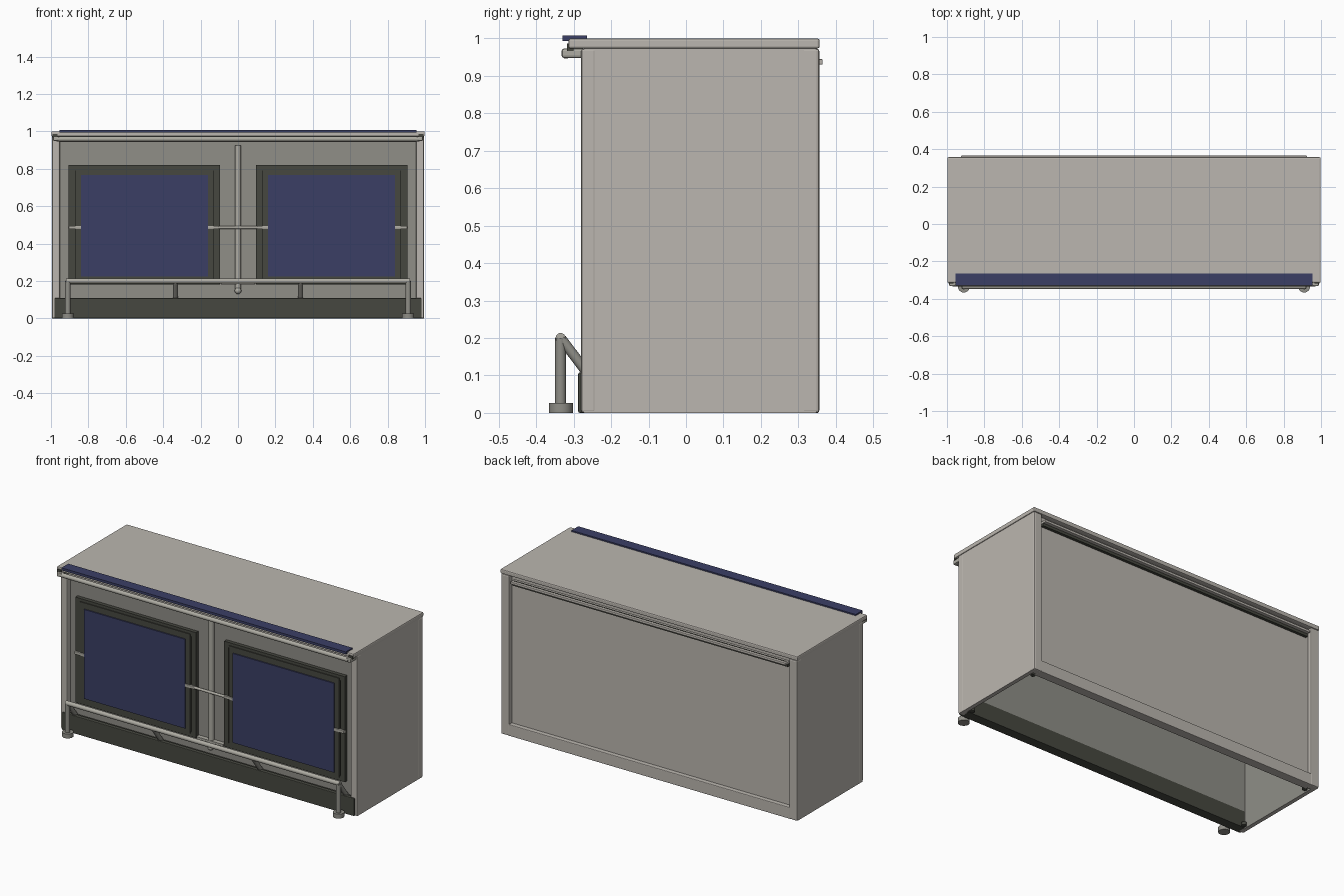
import bpy
from mathutils import Vector

if "Cube" in bpy.data.objects:
    bpy.data.objects.remove(bpy.data.objects["Cube"], do_unlink=True)


def srgb(*rgb):
    return tuple((c / 255) ** 2.2 for c in rgb) + (1.0,)


def material(name, color):
    m = bpy.data.materials.new(name)
    m.use_nodes = True
    m.diffuse_color = color
    m.node_tree.nodes["Principled BSDF"].inputs["Base Color"].default_value = color
    return m


BODY = material("warm grey", srgb(186, 181, 174))
PANEL = material("mid grey", srgb(142, 141, 134))
DARK = material("dark olive grey", srgb(72, 73, 66))
BLUE = material("navy blue", srgb(61, 65, 101))
STEEL = material("brushed steel", srgb(172, 170, 161))


def box(name, x, y, z, mat, bevel=0.0):
    """Box given by its (low, high) range on each axis."""
    bpy.ops.mesh.primitive_cube_add(size=1)
    ob = bpy.context.object
    ob.name = name
    ob.data.materials.append(mat)
    ranges = (x, y, z)
    for v in ob.data.vertices:
        v.co = [r[0] if c < 0 else r[1] for c, r in zip(v.co, ranges)]
    if bevel:
        mod = ob.modifiers.new("rounded edges", "BEVEL")
        mod.width = bevel
        mod.segments = 2
    return ob


def tube(name, a, b, radius, mat=STEEL, sides=16):
    """Round bar between two points."""
    a, b = Vector(a), Vector(b)
    bpy.ops.mesh.primitive_cylinder_add(vertices=sides, radius=radius,
                                        depth=(b - a).length, location=(a + b) / 2)
    ob = bpy.context.object
    ob.name = name
    ob.rotation_euler = (b - a).to_track_quat("Z", "Y").to_euler()
    ob.data.materials.append(mat)
    bpy.ops.object.shade_smooth_by_angle()
    return ob


def ball(name, at, radius, mat=STEEL):
    bpy.ops.mesh.primitive_uv_sphere_add(segments=16, ring_count=8, radius=radius, location=at)
    ob = bpy.context.object
    ob.name = name
    ob.data.materials.append(mat)
    bpy.ops.object.shade_smooth()


def frame(name, x, z, width, y, mat):
    """Rectangular frame of four bars."""
    box(name + "_left", (x[1] - width, x[1]), y, z, mat)
    box(name + "_right", (x[0], x[0] + width), y, z, mat)
    inner = (x[0] + width, x[1] - width)
    box(name + "_top", inner, y, (z[1] - width, z[1]), mat)
    box(name + "_bottom", inner, y, (z[0], z[0] + width), mat)


def span(s, a, b):
    """Range a..b mirrored to side s."""
    return tuple(sorted((s * a, s * b)))


SIDES = ((1, "left"), (-1, "right"))

# Open-bottomed cabinet shell
box("counter_top", (-0.998, 0.998), (-0.314, 0.357), (0.973, 1.0), BODY, 0.006)
box("front_panel", (-0.97, 0.97), (-0.245, -0.232), (0.04, 0.973), PANEL)
box("front_header", (-0.955, 0.955), (-0.272, -0.24), (0.942, 0.973), BODY)
box("back_panel", (-0.95, 0.95), (0.315, 0.328), (0.05, 0.973), BODY)
box("back_base_rail", (-0.95, 0.95), (0.30, 0.355), (0.0, 0.07), BODY, 0.004)
box("kick_plate", (-0.982, 0.982), (-0.288, -0.262), (0.0, 0.108), DARK, 0.004)
box("kick_plate_back", (-0.965, 0.965), (-0.265, -0.228), (0.0, 0.1), DARK)
for s, side in SIDES:
    # Side panels: body grey outside, panel grey lining inside
    panel = box("side_panel_" + side, span(s, 0.97, 0.994), (-0.272, 0.347), (0, 0.973), BODY)
    panel.data.materials.append(PANEL)
    for face in panel.data.polygons:
        face.material_index = int(face.normal.x * s < -0.5)
    box("front_post_" + side, span(s, 0.952, 0.995), (-0.28, -0.24), (0, 0.973), BODY, 0.007)
    box("back_post_" + side, span(s, 0.94, 0.995), (0.31, 0.356), (0, 0.973), BODY, 0.007)
    for y, end in ((-0.215, "front"), (0.29, "back")):
        tube(f"levelling_pad_{end}_{side}", (s * 0.95, y, 0.002), (s * 0.95, y, 0.02), 0.014, DARK)

# Roller shutter guide on the back
box("shutter_rail", (-0.925, 0.925), (0.32, 0.365), (0.93, 0.945), BODY, 0.003)
box("shutter_slot", (-0.925, 0.925), (0.32, 0.345), (0.914, 0.93), DARK)
box("shutter_vent", (-0.915, 0.915), (0.342, 0.348), (0.94, 0.947), DARK)

# Stepped dark frames with floating blue boards
for s, side in SIDES:
    frame("outer_frame_" + side, span(s, 0.095, 0.905), (0.18, 0.82), 0.03, (-0.268, -0.24), DARK)
    box("frame_field_" + side, span(s, 0.12, 0.88), (-0.26, -0.24), (0.2, 0.8), DARK)
    frame("inner_frame_" + side, span(s, 0.13, 0.87), (0.2, 0.803), 0.036, (-0.273, -0.24), DARK)
    box("display_board_" + side, span(s, 0.16, 0.84), (-0.28, -0.258), (0.225, 0.767), BLUE)
    box("board_clip_outer_" + side, span(s, 0.835, 0.905), (-0.279, -0.26), (0.477, 0.495), STEEL, 0.003)
    box("board_clip_inner_" + side, span(s, 0.1, 0.165), (-0.279, -0.26), (0.477, 0.495), STEEL, 0.003)
tube("board_cross_rod", (-0.12, -0.271, 0.486), (0.12, -0.271, 0.486), 0.008)

# Central upright
tube("centre_upright", (0, -0.255, 0.15), (0, -0.255, 0.925), 0.016)
ball("upright_end", (0, -0.262, 0.148), 0.018)

# Upper rail and blue edge strip
tube("hand_rail", (-0.97, -0.32, 0.959), (0.97, -0.32, 0.959), 0.013)
for s, side in SIDES:
    box("rail_bracket_" + side, span(s, 0.955, 0.988), (-0.332, -0.27), (0.948, 0.973), STEEL, 0.006)
    box("top_end_cap_" + side, span(s, 0.965, 0.992), (-0.318, -0.30), (0.967, 0.986), DARK)
box("edge_strip", (-0.955, 0.955), (-0.33, -0.265), (0.993, 1.008), BLUE)

# Foot rail on two legs with sloping braces
tube("foot_rail", (-0.92, -0.335, 0.2), (0.92, -0.335, 0.2), 0.0135)
for s, side in SIDES:
    tube("rail_leg_" + side, (s * 0.91, -0.335, 0.0), (s * 0.91, -0.335, 0.2), 0.0145, PANEL)
    tube("rail_foot_" + side, (s * 0.91, -0.334, 0.0), (s * 0.91, -0.334, 0.027), 0.032, PANEL, 24)
    for x, place in ((0.91, "end"), (0.335, "middle")):
        tube(f"rail_brace_{place}_{side}", (s * x, -0.333, 0.198), (s * x, -0.245, 0.082), 0.0135, PANEL)
box("rail_tie", (-0.09, 0.09), (-0.272, -0.24), (0.18, 0.192), STEEL)
